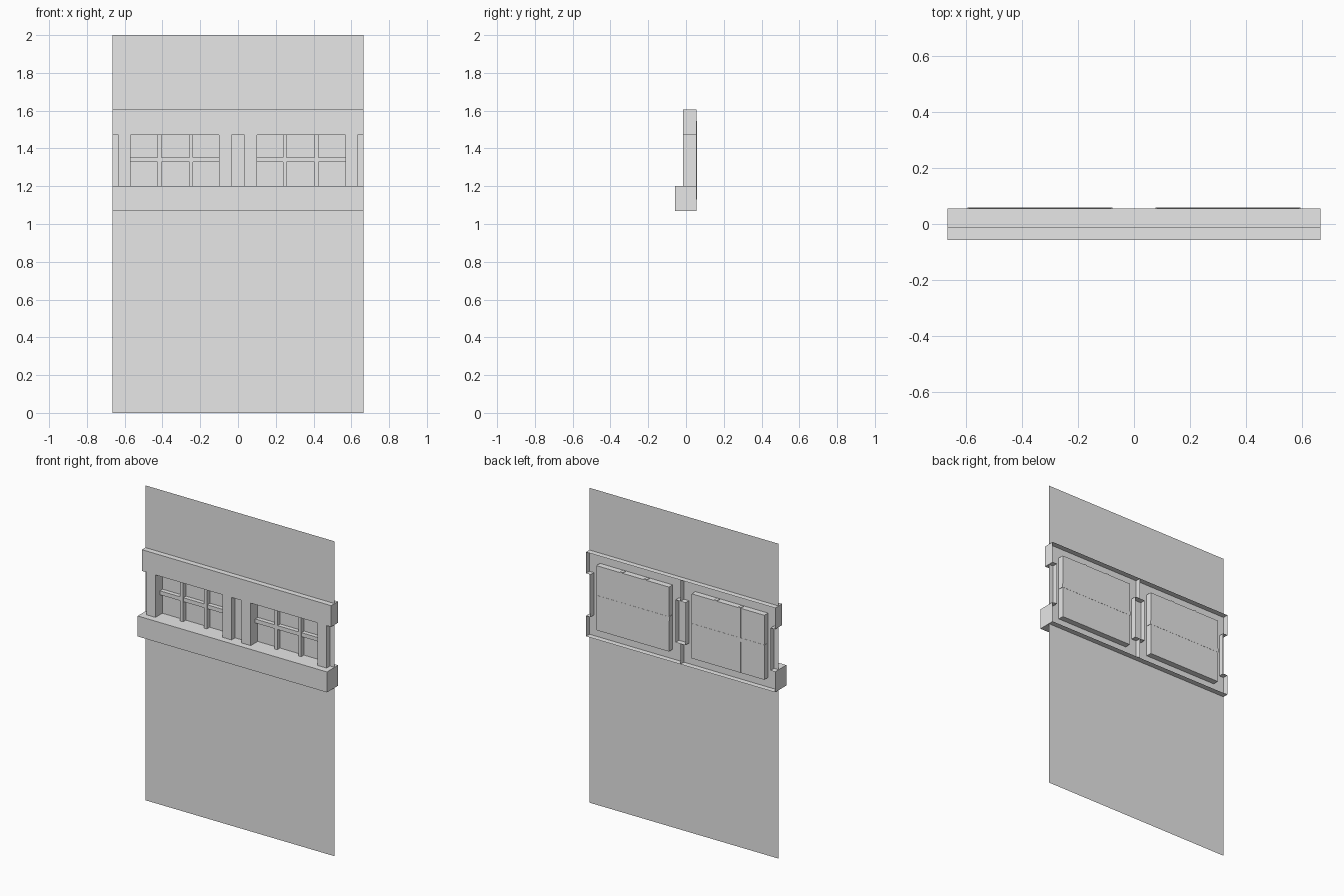
import bpy
import bmesh

old = bpy.data.objects.get("Cube")
if old:
    bpy.data.objects.remove(old)

grey = bpy.data.materials.new("plain_grey")
grey.use_nodes = True
grey.diffuse_color = (0.8, 0.8, 0.8, 1)
grey.node_tree.nodes["Principled BSDF"].inputs["Base Color"].default_value = (0.8, 0.8, 0.8, 1)

# Key dimensions
HALF = 0.665                      # half width of the wall
SHEET, FRONT, SILL, BACK, GLASS = 0.02, -0.015, -0.057, 0.055, 0.057
LOW, SILL_TOP, HEAD, TOP = 1.07, 1.20, 1.47, 1.605
WIN = (0.10, 0.57)                # window opening
CASE_X, CASE_Z = (0.08, 0.59), (1.13, 1.54)
MID = (SILL_TOP, HEAD)
NICHE, END_NICHE = 0.035, 0.633   # edges of the shallow niches


def rect(bm, axis, pos, a, b):
    """Flat rectangle at pos on an axis; a and b are ranges on the other axes."""
    corners = []
    for u, v in ((a[0], b[0]), (a[1], b[0]), (a[1], b[1]), (a[0], b[1])):
        co = [u, v]
        co.insert("xyz".index(axis), pos)
        corners.append(bm.verts.new(co))
    bm.faces.new(corners)


def tube(bm, xr, yr, zr):
    """Four walls running along y."""
    for x in xr:
        rect(bm, "x", x, yr, zr)
    for z in zr:
        rect(bm, "z", z, xr, yr)


def bar(bm, xr, yr, zr):
    tube(bm, xr, yr, zr)
    for y in yr:
        rect(bm, "y", y, xr, zr)


def finish(name, bm, mirror=True):
    bmesh.ops.remove_doubles(bm, verts=bm.verts, dist=0.0001)
    bmesh.ops.recalc_face_normals(bm, faces=bm.faces)
    mesh = bpy.data.meshes.new(name)
    bm.to_mesh(mesh)
    bm.free()
    mesh.materials.append(grey)
    obj = bpy.data.objects.new(name, mesh)
    bpy.context.collection.objects.link(obj)
    if mirror:
        obj.modifiers.new("mirror", "MIRROR").use_axis[0] = True
    return obj


# Thin wall sheet with window openings
bm = bmesh.new()
rect(bm, "y", SHEET, (0, HALF), (0, SILL_TOP))
rect(bm, "y", SHEET, (0, HALF), (HEAD, 2))
rect(bm, "y", SHEET, (0, WIN[0]), MID)
rect(bm, "y", SHEET, (WIN[1], HALF), MID)
finish("wall_sheet", bm)

# Head beam, open at the back
bm = bmesh.new()
rect(bm, "y", FRONT, (0, HALF), (HEAD, TOP))
rect(bm, "z", TOP, (0, HALF), (FRONT, BACK))
rect(bm, "x", HALF, (FRONT, BACK), (HEAD, TOP))
finish("head_beam", bm)

# Projecting sill beam, open at the back
bm = bmesh.new()
rect(bm, "y", SILL, (0, HALF), (LOW, SILL_TOP))
rect(bm, "z", SILL_TOP, (0, HALF), (SILL, FRONT))
rect(bm, "z", LOW, (0, HALF), (SILL, BACK))
rect(bm, "x", HALF, (SILL, BACK), (LOW, SILL_TOP))
finish("sill_beam", bm)

# Pillar fronts either side of the window
bm = bmesh.new()
rect(bm, "y", FRONT, (NICHE, WIN[0]), MID)
rect(bm, "y", FRONT, (WIN[1], END_NICHE), MID)
finish("pillars", bm)

# Window reveal and niche linings
bm = bmesh.new()
tube(bm, WIN, (FRONT, BACK), MID)
finish("window_reveal", bm)
bm = bmesh.new()
for edge, xr in ((NICHE, (0, NICHE)), (END_NICHE, (END_NICHE, HALF))):
    rect(bm, "x", edge, (FRONT, BACK), MID)
    for z in MID:
        rect(bm, "z", z, xr, (FRONT, BACK))
finish("niche_lining", bm)

# Centre joint plates between the two bays
bm = bmesh.new()
rect(bm, "x", 0, (FRONT, BACK), (HEAD, TOP))
rect(bm, "x", 0, (SILL, BACK), (LOW, SILL_TOP))
finish("centre_joint", bm, mirror=False)

# Window casing behind the wall, closed by the pane
bm = bmesh.new()
tube(bm, CASE_X, (SHEET, GLASS), CASE_Z)
rect(bm, "y", GLASS, CASE_X, CASE_Z)
finish("window_casing", bm)

# Glazing bars
bm = bmesh.new()
for x in (0.247, 0.415):
    bar(bm, (x - 0.01, x + 0.01), (0.027, GLASS + 0.0005), (CASE_Z[0], CASE_Z[1] + 0.004))
finish("upright_glazing_bars", bm)
bm = bmesh.new()
bar(bm, (CASE_X[0] - 0.003, CASE_X[1] + 0.003), (0.03, GLASS + 0.001), (1.327, 1.352))
finish("cross_glazing_bar", bm)
